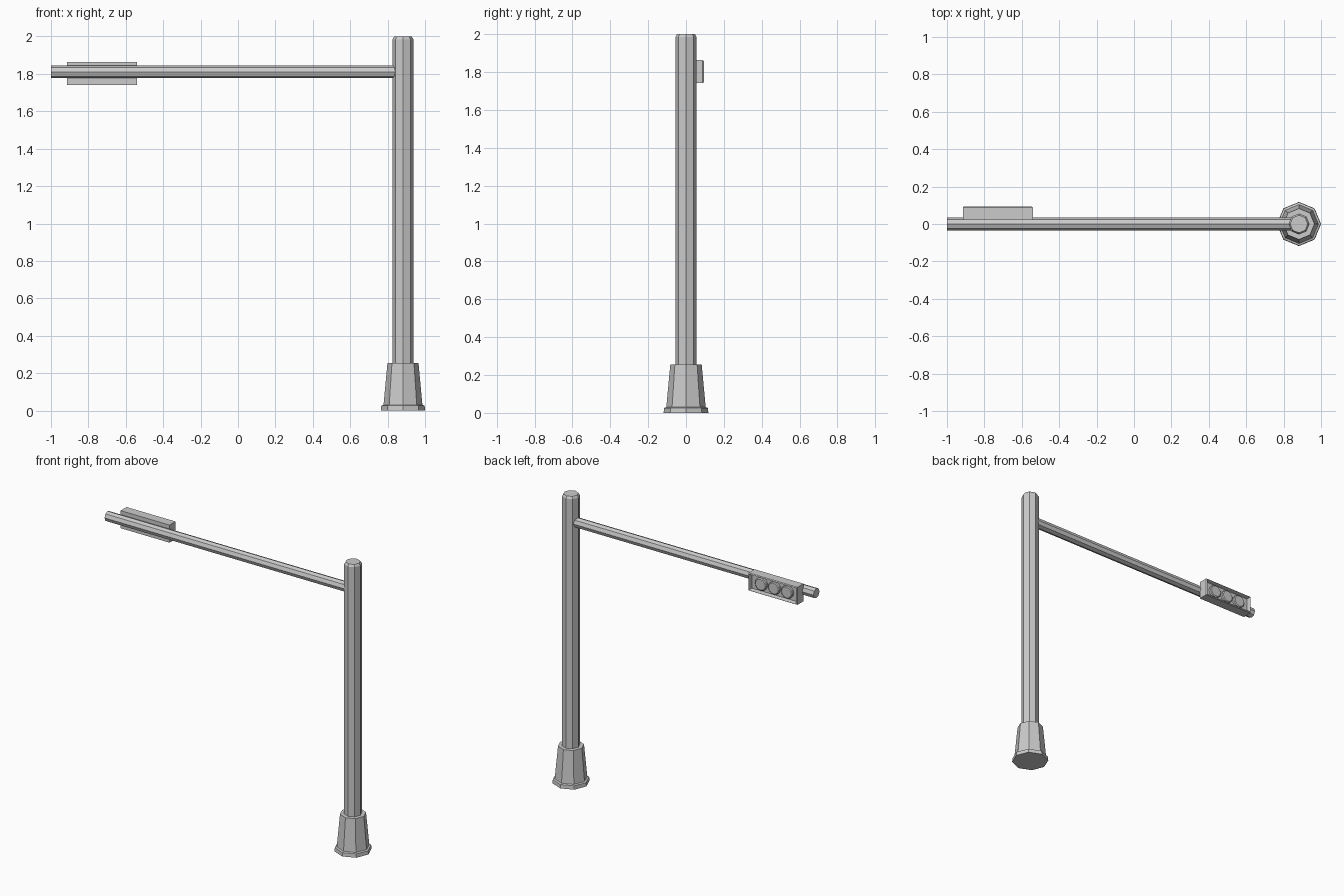
import bpy, bmesh
from math import cos, sin, pi
from mathutils import Matrix

if "Cube" in bpy.data.objects:
    bpy.data.objects.remove(bpy.data.objects["Cube"])

POLE_X = 0.882
ARM_Z = 1.811
SIDES = 8


def finish(bm, name, matrix=Matrix()):
    bmesh.ops.recalc_face_normals(bm, faces=bm.faces)
    me = bpy.data.meshes.new(name)
    bm.to_mesh(me)
    bm.free()
    ob = bpy.data.objects.new(name, me)
    ob.matrix_world = matrix
    bpy.context.collection.objects.link(ob)
    return ob


def lathe(name, profile, matrix, sides=SIDES):
    """Faceted solid of revolution from (radius, height) pairs, capped."""
    bm = bmesh.new()
    rings = [[bm.verts.new((r * cos(2 * pi * i / sides), r * sin(2 * pi * i / sides), z))
              for i in range(sides)] for r, z in profile]
    for a, b in zip(rings, rings[1:]):
        for i in range(sides):
            j = (i + 1) % sides
            bm.faces.new((a[i], a[j], b[j], b[i]))
    bm.faces.new(rings[0][::-1])
    bm.faces.new(rings[-1])
    return finish(bm, name, matrix)


at_pole = Matrix.Translation((POLE_X, 0, 0))

# Flared foot with a flange
lathe("base", [(0.118, 0), (0.116, 0.026), (0.104, 0.03), (0.083, 0.255)], at_pole)

# Upright pole with a chamfered top
lathe("pole", [(0.056, 0.2), (0.056, 1.985), (0.047, 2.0)], at_pole)

# Horizontal arm
lathe("arm", [(0.034, -1.0), (0.034, 0.86)],
      Matrix.Translation((0, 0, ARM_Z)) @ Matrix.Rotation(pi / 2, 4, 'Y'))

# Signal housing: box with chamfered rim and a recessed rear panel
BOX_X, BOX_Z, Y0, Y1 = -0.728, 1.802, 0.022, 0.094
bm = bmesh.new()
bmesh.ops.create_cube(bm, size=1, matrix=Matrix.Translation((BOX_X, (Y0 + Y1) / 2, BOX_Z))
                      @ Matrix.Diagonal((0.375, Y1 - Y0, 0.122, 1)))
bm.normal_update()
back = max(bm.faces, key=lambda f: f.normal.y)
bmesh.ops.inset_region(bm, faces=[back], thickness=0.007, depth=0)
for v in back.verts:
    v.co.y = Y1
outer = [v for v in bm.verts if v.co.y > Y1 - 0.001 and v not in back.verts[:]]
for v in outer:
    v.co.y -= 0.007
bmesh.ops.inset_region(bm, faces=[back], thickness=0.006, depth=0)
for v in back.verts:
    v.co.y -= 0.03
finish(bm, "signal_housing")

# Three lamps
for i in (-1, 0, 1):
    lathe("lamp", [(0.044, 0), (0.044, 0.018), (0.038, 0.023)],
          Matrix.Translation((BOX_X + i * 0.1, Y1 - 0.034, BOX_Z))
          @ Matrix.Rotation(-pi / 2, 4, 'X'), 12)
